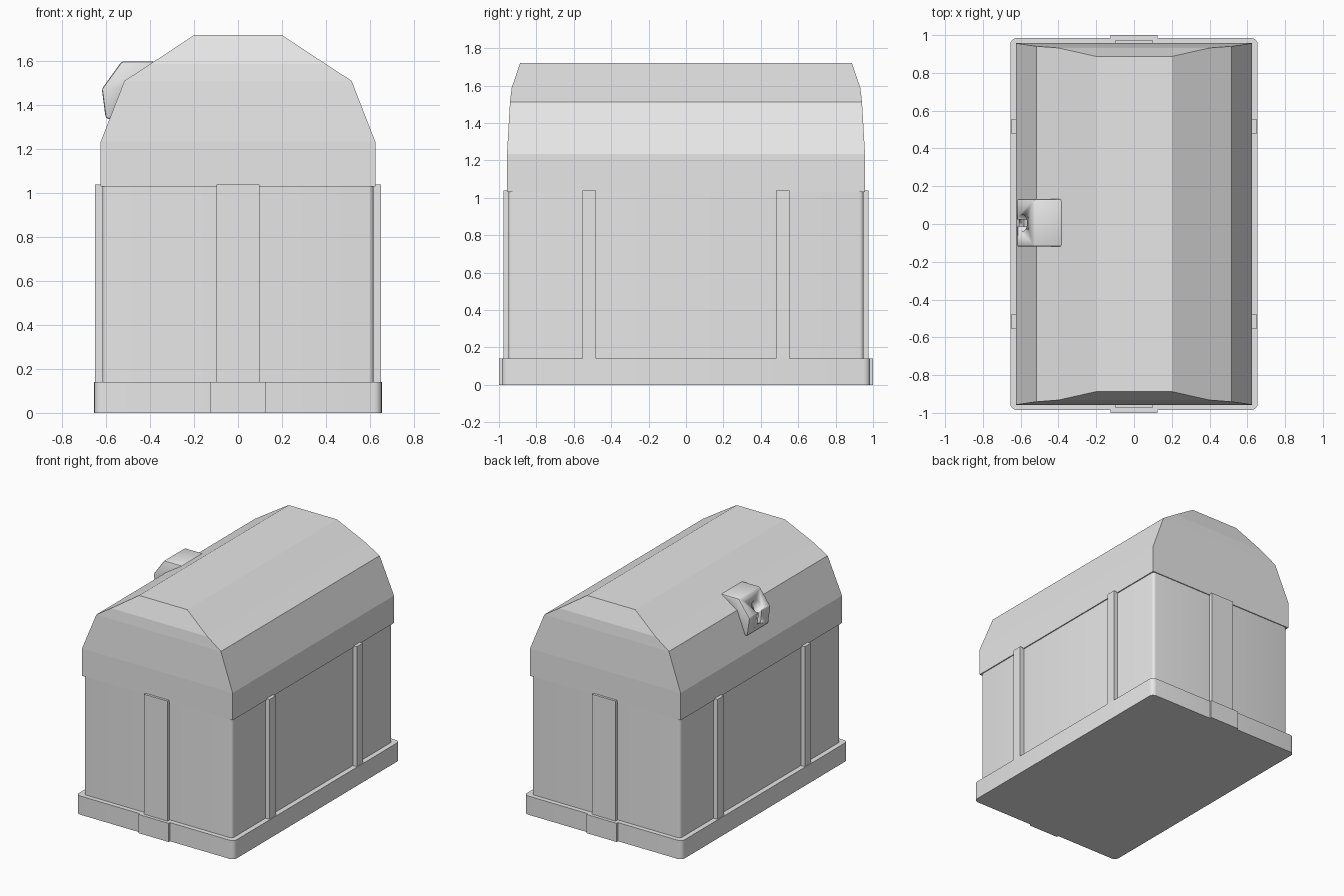
import bpy, bmesh, math
from mathutils import Vector, Matrix

if "Cube" in bpy.data.objects:
    bpy.data.objects.remove(bpy.data.objects["Cube"])

grey = bpy.data.materials.new("plain grey")
grey.diffuse_color = (0.8, 0.8, 0.8, 1)
grey.use_nodes = True
grey.node_tree.nodes["Principled BSDF"].inputs["Base Color"].default_value = grey.diffuse_color


def finish(name, bm, smooth=True):
    bmesh.ops.recalc_face_normals(bm, faces=bm.faces)
    mesh = bpy.data.meshes.new(name)
    bm.to_mesh(mesh)
    bm.free()
    mesh.materials.append(grey)
    ob = bpy.data.objects.new(name, mesh)
    bpy.context.collection.objects.link(ob)
    if smooth:
        bpy.ops.object.select_all(action='DESELECT')
        ob.select_set(True)
        bpy.context.view_layer.objects.active = ob
        bpy.ops.object.shade_smooth_by_angle(angle=math.radians(30))
    return ob


def prism(points, offset):
    """Extrude a closed 3D outline along an offset."""
    bm = bmesh.new()
    face = bm.faces.new([bm.verts.new(p) for p in points])
    ext = bmesh.ops.extrude_face_region(bm, geom=[face], use_keep_orig=True)
    verts = [g for g in ext["geom"] if isinstance(g, bmesh.types.BMVert)]
    bmesh.ops.translate(bm, verts=verts, vec=offset)
    bmesh.ops.recalc_face_normals(bm, faces=bm.faces)
    return bm


def rounded_box(name, hx, hy, z0, z1, r, steps=4):
    pts = []
    for i, (sx, sy) in enumerate([(1, 1), (-1, 1), (-1, -1), (1, -1)]):
        for k in range(steps + 1):
            a = math.pi / 2 * (i + k / steps)
            pts.append((sx * (hx - r) + r * math.cos(a),
                        sy * (hy - r) + r * math.sin(a), z0))
    return finish(name, prism(pts, (0, 0, z1 - z0)))


def box(name, lo, hi):
    (x0, y0, z0), (x1, y1, z1) = lo, hi
    pts = [(x0, y0, z0), (x1, y0, z0), (x1, y1, z0), (x0, y1, z0)]
    return finish(name, prism(pts, (0, 0, z1 - z0)), smooth=False)


# Plinth and chest body
rounded_box("base", 0.655, 0.985, 0, 0.14, 0.035)
rounded_box("body", 0.617, 0.95, 0.13, 1.04, 0.022)

# Upright straps and plinth plates
for s, side in ((-1, "front"), (1, "back")):
    ya, yb = sorted((s * 0.93, s * 0.975))
    box(side + "_strap", (-0.098, ya, 0.13), (0.098, yb, 1.04))
    ya, yb = sorted((s * 0.96, s * 1.0))
    box(side + "_base_plate", (-0.125, ya, 0), (0.125, yb, 0.14))
for sx, side in ((-1, "left"), (1, "right")):
    for sy, end in ((-1, "front"), (1, "back")):
        xa, xb = sorted((sx * 0.6, sx * 0.65))
        box(f"{side}_{end}_strap", (xa, sy * 0.517 - 0.037, 0.13),
            (xb, sy * 0.517 + 0.037, 1.04))

# Faceted lid whose ends lean inwards towards the top: x, z, y
half = [(0.625, 1.03, 0.957), (0.625, 1.235, 0.957), (0.517, 1.512, 0.941),
        (0.40, 1.588, 0.932), (0.2, 1.72, 0.887)]
bm = bmesh.new()
rows = [[[bm.verts.new((sx * x, sy * y, z)) for sx in (-1, 1)]
         for x, z, y in half] for sy in (-1, 1)]
for a in range(len(half) - 1):
    for i in (0, 1):
        # end panels, then side panels
        bm.faces.new((rows[i][a][0], rows[i][a][1],
                      rows[i][a + 1][1], rows[i][a + 1][0]))
        bm.faces.new((rows[0][a][i], rows[1][a][i],
                      rows[1][a + 1][i], rows[0][a + 1][i]))
for a in (0, -1):
    bm.faces.new((rows[0][a][0], rows[0][a][1], rows[1][a][1], rows[1][a][0]))
finish("lid", bm, smooth=False)

# Latch hugging the left slope of the lid
profile = [(-0.38, 1.6), (-0.53, 1.6), (-0.62, 1.475), (-0.603, 1.345),
           (-0.585, 1.335), (-0.55, 1.37), (-0.49, 1.48), (-0.38, 1.56)]
bm = prism([(x, -0.12, z) for x, z in profile], (0, 0.252, 0))
bmesh.ops.bevel(bm, geom=bm.edges[:], offset=0.011, segments=2,
                affect='EDGES', profile=0.5, clamp_overlap=True)
latch = finish("latch", bm)

# Keyhole cutters, aimed along the slanted latch face
normal = Vector((-0.81, 0, 0.584))
down = Vector((-0.584, 0, -0.81))
side = Vector((0, 1, 0))
centre = Vector((-0.592, 0.005, 1.514))


def keyhole_cutter(name, outline):
    start = centre - normal * 0.09
    bm = prism([start + side * u + down * v for u, v in outline], normal * 0.2)
    cutter = finish(name, bm)
    cutter.hide_render = True
    cutter.hide_set(True)
    mod = latch.modifiers.new(name, 'BOOLEAN')
    mod.operation = 'DIFFERENCE'
    mod.solver = 'EXACT'
    mod.object = cutter


keyhole_cutter("keyhole_round", [(0.045 * math.cos(math.tau * i / 20),
                                  0.045 * math.sin(math.tau * i / 20))
                                 for i in range(20)])
keyhole_cutter("keyhole_slot", [(-0.018, 0.02), (0.018, 0.02),
                                (0.018, 0.11), (-0.018, 0.11)])
